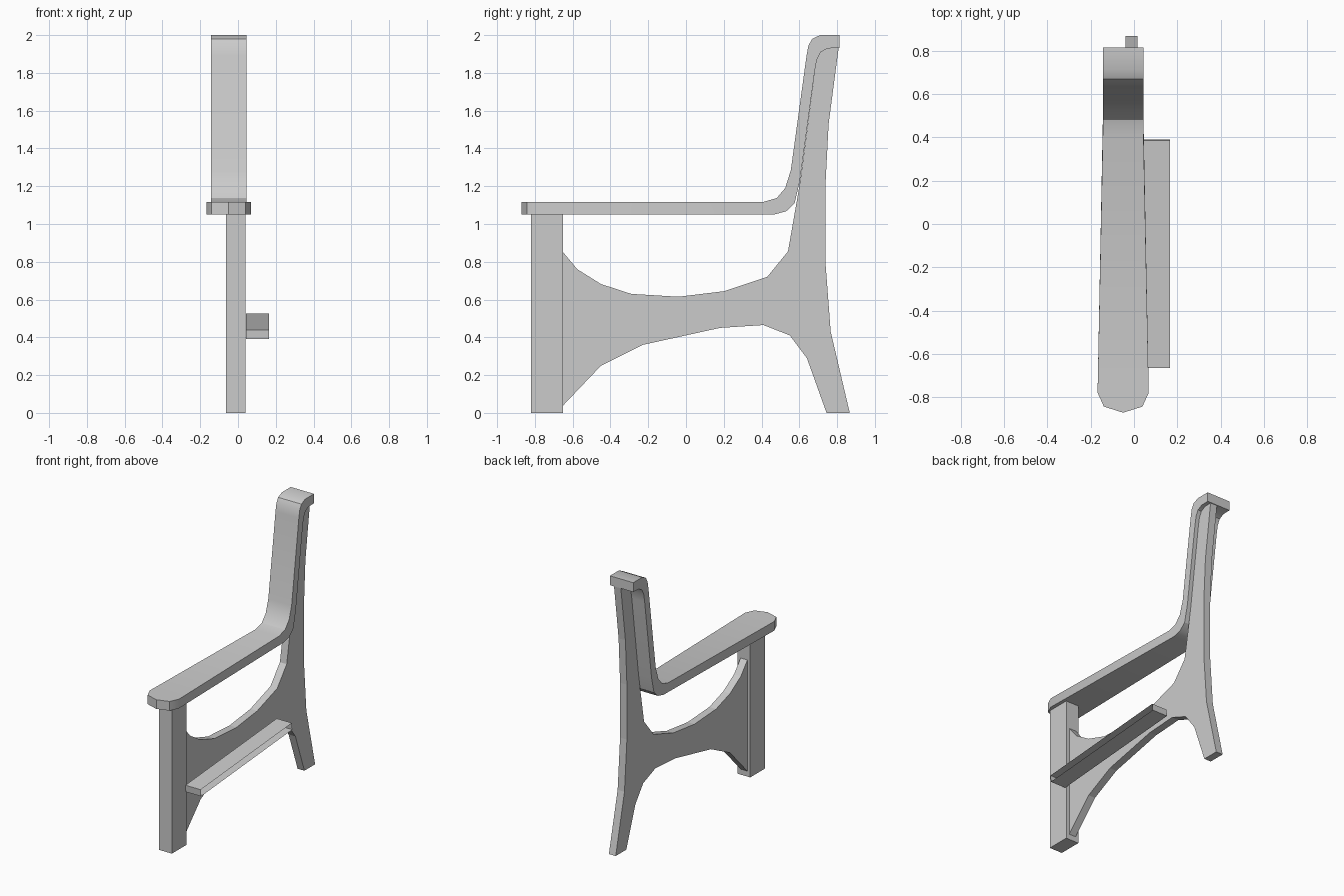
import bpy, bmesh, math


def finish(name, bm, smooth=False):
    bmesh.ops.remove_doubles(bm, verts=bm.verts, dist=1e-5)
    bmesh.ops.recalc_face_normals(bm, faces=bm.faces)
    mesh = bpy.data.meshes.new(name)
    bm.to_mesh(mesh)
    bm.free()
    obj = bpy.data.objects.new(name, mesh)
    bpy.context.collection.objects.link(obj)
    if smooth:
        mesh.shade_smooth()
        mesh.set_sharp_from_angle(angle=math.radians(30))
    return obj


def extrude_x(name, profile, x0, x1, caps=True):
    """Extrude a (y, z) profile from x0 to x1."""
    bm = bmesh.new()
    a = [bm.verts.new((x0, y, z)) for y, z in profile]
    b = [bm.verts.new((x1, y, z)) for y, z in profile]
    n = len(profile)
    for i in range(n):
        j = (i + 1) % n
        bm.faces.new((a[i], a[j], b[j], b[i]))
    if caps:
        bm.faces.new(a)
        bm.faces.new(b)
    return finish(name, bm)


# front leg
extrude_x("front_leg", [(-0.82, 0), (-0.65, 0), (-0.65, 1.05), (-0.82, 1.05)],
          -0.063, 0.041)

# side panel with the curved back leg and upright
extrude_x("side_panel", [
    (-0.65, 0.85), (-0.575, 0.76), (-0.45, 0.682), (-0.29, 0.63), (-0.04, 0.615),
    (0.2, 0.644), (0.43, 0.72), (0.54, 0.855), (0.588, 1.13), (0.605, 1.23),
    (0.682, 1.81), (0.693, 1.87), (0.713, 1.91), (0.75, 1.93), (0.808, 1.932),
    (0.755, 1.53), (0.738, 1.2), (0.738, 0.8), (0.766, 0.43), (0.867, 0),
    (0.744, 0), (0.64, 0.29), (0.55, 0.41), (0.41, 0.465), (0.18, 0.45),
    (-0.23, 0.36), (-0.45, 0.25), (-0.65, 0.04)], -0.04, 0.015)

# seat support rail, rising to the back, open at both ends
extrude_x("seat_rail", [(-0.661, 0.39), (0.39, 0.475), (0.386, 0.525), (-0.665, 0.44)],
          0.042, 0.165, caps=False)

# armrest sweeping up into the back: half width, upper (y, z), lower (y, z)
sections = [
    (0.0, -0.87, 1.117, -0.87, 1.05),
    (0.089, -0.842, 1.117, -0.842, 1.05),
    (0.118, -0.778, 1.117, -0.778, 1.05),
    (0.094, 0.41, 1.117, 0.465, 1.05),
    (0.094, 0.48, 1.137, 0.53, 1.067),
    (0.094, 0.525, 1.19, 0.575, 1.11),
    (0.094, 0.555, 1.285, 0.603, 1.23),
    (0.094, 0.638, 1.89, 0.682, 1.81),
    (0.094, 0.648, 1.945, 0.693, 1.87),
    (0.094, 0.668, 1.98, 0.713, 1.91),
    (0.094, 0.71, 2.0, 0.75, 1.93),
    (0.094, 0.813, 2.0, 0.813, 1.932)]
bm = bmesh.new()
cx = -0.05
rings = []
for w, yt, zt, yb, zb in sections:
    pts = [(cx - w, yt, zt), (cx + w, yt, zt), (cx + w, yb, zb), (cx - w, yb, zb)]
    rings.append([bm.verts.new(p) for p in pts])
for r, s in zip(rings, rings[1:]):
    for i in range(4):
        j = (i + 1) % 4
        bm.faces.new((r[i], r[j], s[j], s[i]))
bm.faces.new(rings[-1])
finish("armrest_and_back", bm, smooth=True)
